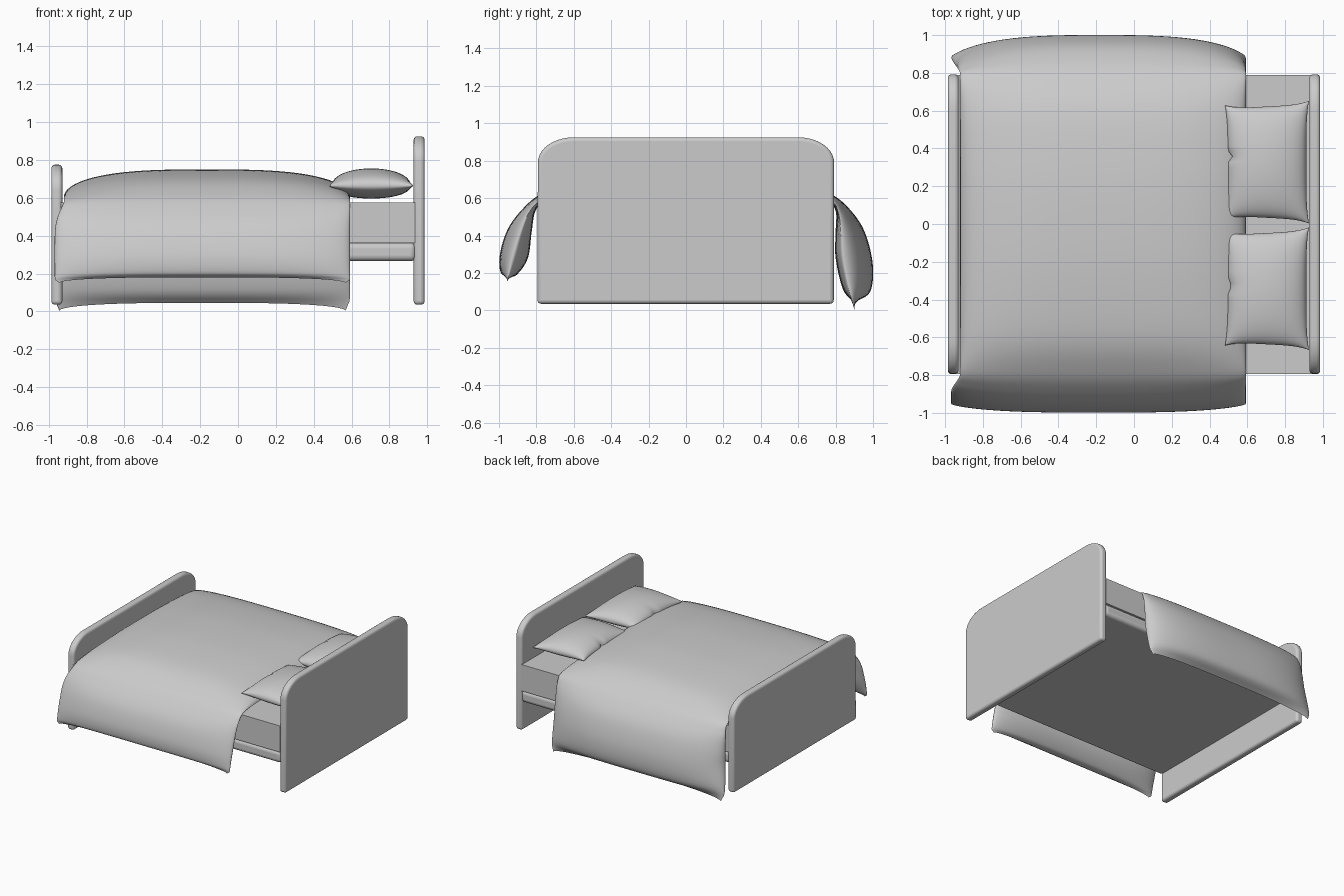
import bpy, bmesh, math
from mathutils import Vector

if "Cube" in bpy.data.objects:
    bpy.data.objects.remove(bpy.data.objects["Cube"])


def finish(name, bm, angle=45):
    bmesh.ops.remove_doubles(bm, verts=bm.verts, dist=0.0003)
    bmesh.ops.recalc_face_normals(bm, faces=bm.faces)
    me = bpy.data.meshes.new(name)
    bm.to_mesh(me)
    bm.free()
    ob = bpy.data.objects.new(name, me)
    bpy.context.collection.objects.link(ob)
    bpy.ops.object.select_all(action='DESELECT')
    ob.select_set(True)
    bpy.context.view_layer.objects.active = ob
    bpy.ops.object.shade_smooth_by_angle(angle=math.radians(angle))
    return ob


def add_bevel(ob, width, segments=4):
    mod = ob.modifiers.new("bevel", 'BEVEL')
    mod.width, mod.segments = width, segments
    mod.limit_method, mod.angle_limit = 'ANGLE', math.radians(40)


def board(name, x0, x1, top):
    # upright panel with rounded upper corners
    pts = [(-0.795, 0.035), (0.79, 0.035)]
    for side in (1, -1):
        arc = [(side * (0.60 + 0.192 * math.cos(a)), top - 0.135 + 0.135 * math.sin(a))
               for a in (math.pi / 2 * i / 10 for i in range(11))]
        pts += arc if side == 1 else arc[::-1]
    bm = bmesh.new()
    face = bm.faces.new([bm.verts.new((x0, y, z)) for y, z in pts])
    ext = bmesh.ops.extrude_face_region(bm, geom=[face])
    bmesh.ops.translate(bm, vec=(x1 - x0, 0, 0),
                        verts=[v for v in ext["geom"] if isinstance(v, bmesh.types.BMVert)])
    add_bevel(finish(name, bm), 0.02)


def box(name, lo, hi, bevel=0):
    bm = bmesh.new()
    bmesh.ops.create_cube(bm, size=1)
    for v in bm.verts:
        v.co = [l + (c + 0.5) * (h - l) for c, l, h in zip(v.co, lo, hi)]
    ob = finish(name, bm)
    if bevel:
        add_bevel(ob, bevel, 5)


def shell(name, fn, nu, nv):
    # closed cushion: upper and lower grids joined along their rim
    bm = bmesh.new()
    for side in (1, -1):
        g = [[bm.verts.new(fn(-math.cos(math.pi * i / nu), j / nv, side))
              for j in range(nv + 1)] for i in range(nu + 1)]
        for i in range(nu):
            for j in range(nv):
                bm.faces.new((g[i][j], g[i + 1][j], g[i + 1][j + 1], g[i][j + 1]))
    return finish(name, bm, 60)


def spline(pts, t):
    f = t * (len(pts) - 1)
    i = min(int(f), len(pts) - 2)
    f -= i
    p = [Vector(pts[min(max(k, 0), len(pts) - 1)]) for k in range(i - 1, i + 3)]
    return 0.5 * (2 * p[1] + (p[2] - p[0]) * f + (2 * p[0] - 5 * p[1] + 4 * p[2] - p[3]) * f ** 2
                  + (3 * p[1] - p[0] - 3 * p[2] + p[3]) * f ** 3)


# boards
board("headboard", 0.928, 0.986, 0.925)
board("footboard", -0.986, -0.928, 0.775)

# mattress and frame
box("mattress", (-0.935, -0.795, 0.36), (0.935, 0.79, 0.575))
box("bed_frame", (-0.94, -0.795, 0.265), (0.94, 0.79, 0.362), 0.03)

# duvet cross-sections (y, z): end seam, puffed outside, inside
SEAM = [(-.955, .15), (-.948, .19), (-.925, .29), (-.88, .43), (-.835, .53), (-.77, .585),
        (-.6, .60), (-.3, .605), (0, .605), (.3, .605), (.6, .60), (.77, .585),
        (.815, .52), (.83, .40), (.84, .27), (.87, .12), (.90, .003)]
OUTER = [(-.955, .18), (-.992, .205), (-.995, .30), (-.955, .43), (-.88, .535), (-.78, .62),
         (-.6, .70), (-.3, .74), (0, .75), (.3, .74), (.6, .70), (.78, .62),
         (.88, .535), (.955, .42), (.998, .25), (.985, .10), (.90, .045)]
INNER = [(-.955, .18), (-.905, .19), (-.845, .28), (-.825, .42), (-.805, .53), (-.75, .58),
         (-.6, .58), (0, .58), (.6, .58)]
INNER = INNER[:7] + [(-.3, .58), (0, .58), (.3, .58), (.6, .58), (.75, .58),
                     (.80, .53), (.80, .42), (.80, .28), (.84, .11), (.90, .045)]


def duvet(s, t, side):
    t = 0.5 - 0.5 * math.cos(math.pi * t) if t < 0.03 or t > 0.97 else t
    f = max(0, 1 - abs(s) ** 3) ** 0.5
    seam = spline(SEAM, t)
    p = seam + (spline(OUTER if side > 0 else INNER, t) - seam) * f
    k = min(max((abs(seam.x) - 0.79) / 0.1, 0), 1)
    k = k * k * (3 - 2 * k)
    corner = 0.025 * max(0, 1 - min(t, 1 - t) / 0.05) ** 2
    x0, x1 = -0.92 - 0.048 * k + corner, 0.592 - corner
    return (x0 + (s + 1) / 2 * (x1 - x0), p.x, p.y)


shell("duvet", duvet, 40, 128)


# pillows
def pillow(name, y_lo, y_hi, pinch):
    def fn(s, v, side):
        t = -math.cos(math.pi * v)
        h = max(0, (1 - s * s) * (1 - t * t)) ** 0.45
        dent = 0.025 * math.exp(-((t - pinch) / 0.06) ** 2) * max(0, -s) ** 3
        x = 0.704 + s * (0.222 - 0.014 * (1 - t ** 4)) + dent
        y = (y_lo + y_hi) / 2 + t * ((y_hi - y_lo) / 2 - 0.018 * (1 - s ** 4))
        y += 0.012 * s * t
        return (x, y, 0.663 + h * (0.092 if side > 0 else -0.067))
    shell(name, fn, 32, 32)


pillow("pillow_back", 0.015, 0.64, 0.1)
pillow("pillow_front", -0.655, -0.03, 0.05)
